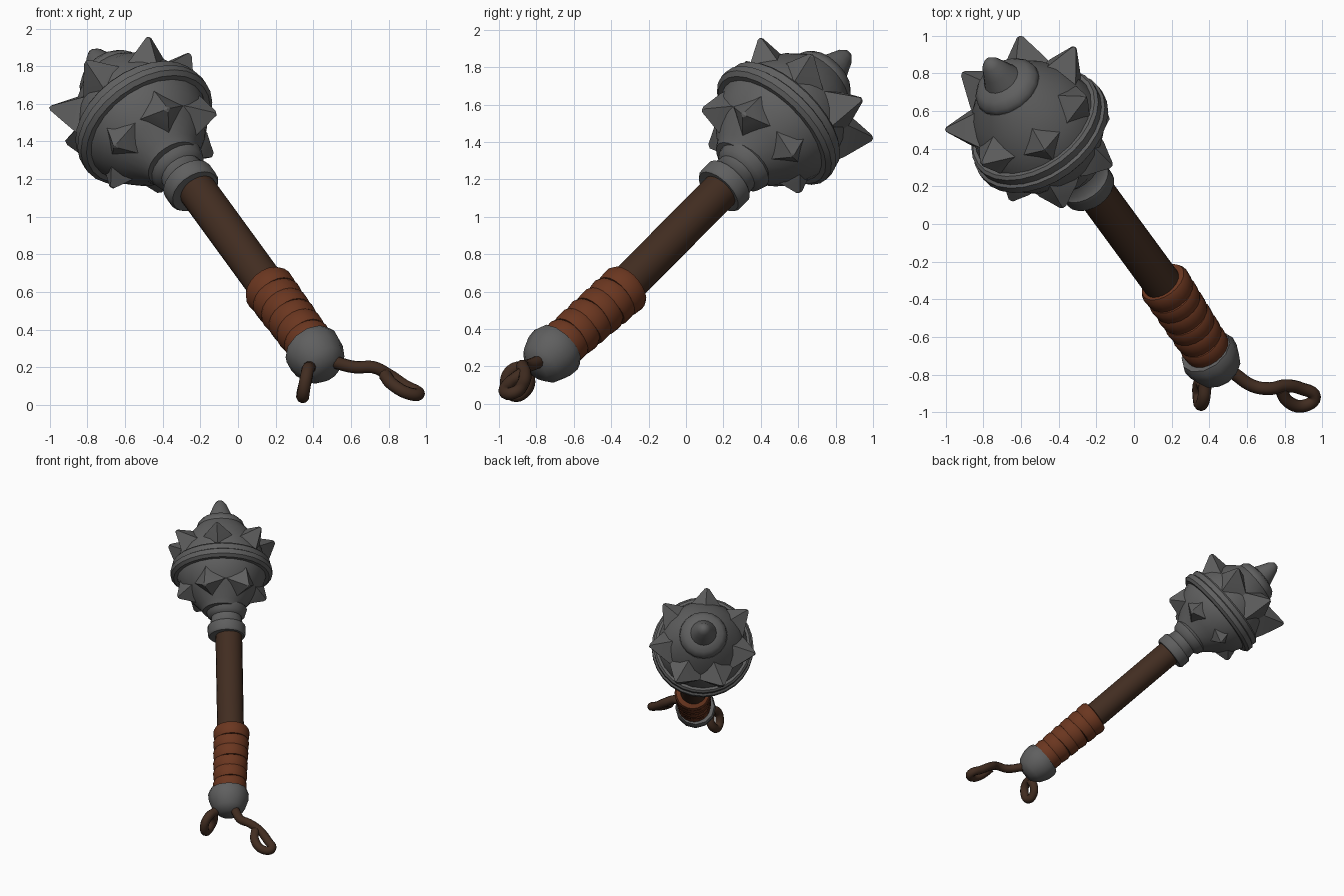
import bpy, bmesh, math
from mathutils import Vector, Matrix

if "Cube" in bpy.data.objects:
    bpy.data.objects.remove(bpy.data.objects["Cube"])


def material(name, rgb):
    m = bpy.data.materials.new(name)
    m.use_nodes = True
    m.diffuse_color = (*rgb, 1)
    m.node_tree.nodes["Principled BSDF"].inputs["Base Color"].default_value = (*rgb, 1)
    return m


steel = material("dark steel", (0.115, 0.115, 0.115))
wood = material("dark wood", (0.054, 0.026, 0.015))
leather = material("red leather", (0.145, 0.037, 0.014))

# Slanted frame: local z runs along the handle, local x leans upward
axis = Vector((-0.459, 0.626, 0.63)).normalized()
up = (Vector((0, 0, 1)) - axis * axis.z).normalized()
side = axis.cross(up)
FRAME = Matrix((up, side, axis)).transposed().to_4x4()
FRAME.translation = (0.41, -0.73, 0.26)


def shift(x, y, z=0):
    return Matrix.Translation((x, y, z))


def shade(ob, angle):
    bpy.ops.object.select_all(action="DESELECT")
    ob.select_set(True)
    bpy.context.view_layer.objects.active = ob
    bpy.ops.object.shade_smooth_by_angle(angle=math.radians(angle))


def revolve(name, profile, mat, segs, local, angle=40):
    """Turn (radius, height) points around local z."""
    bm = bmesh.new()
    rings = []
    for r, h in profile:
        if r == 0:
            rings.append([bm.verts.new((0, 0, h))] * segs)
        else:
            rings.append([bm.verts.new((r * math.cos(a), r * math.sin(a), h))
                          for a in (math.tau * i / segs for i in range(segs))])
    for lo, hi in zip(rings, rings[1:]):
        for i in range(segs):
            j = (i + 1) % segs
            bm.faces.new(list(dict.fromkeys((lo[i], lo[j], hi[j], hi[i]))))
    bmesh.ops.recalc_face_normals(bm, faces=bm.faces)
    bm.transform(FRAME @ local)
    me = bpy.data.meshes.new(name)
    bm.to_mesh(me)
    bm.free()
    ob = bpy.data.objects.new(name, me)
    bpy.context.collection.objects.link(ob)
    me.materials.append(mat)
    shade(ob, angle)


# Handle
revolve("shaft", [(0, 0), (0.103, 0), (0.103, 1.47), (0, 1.47)], wood, 20, shift(-0.015, 0.036))
revolve("pommel", [(0, -0.13), (0.075, -0.125), (0.125, -0.08), (0.152, -0.01),
                   (0.157, 0.045), (0.145, 0.08), (0, 0.08)], steel, 12, shift(0, 0.01))

# Leather wrap: overlapping, slightly tilted coils
COILS = 6
for i in range(COILS):
    r = 0.126 + 0.002 * i
    tilt = Matrix.Rotation(0.07 * (-1) ** i, 4, "Y")
    place = shift(-0.004 * i, 0.022 + 0.004 * i, 0.12 + 0.09 * i) @ tilt
    revolve(f"grip_coil_{i + 1}",
            [(0.09, -0.055), (r - 0.008, -0.055), (r, -0.035), (r + 0.004, 0.02),
             (r - 0.008, 0.045), (0.09, 0.055)], leather, 20, place)

# Collar and head
HEAD = shift(0, -0.012)
revolve("collar", [(0, 1.41), (0.135, 1.41), (0.146, 1.425), (0.146, 1.495), (0.125, 1.515),
                   (0.118, 1.57), (0.145, 1.59), (0.16, 1.64), (0.12, 1.69)],
        steel, 20, shift(-0.018, 0.02))
revolve("head", [(0, 1.6), (0.15, 1.62), (0.175, 1.66), (0.25, 1.74), (0.315, 1.83), (0.35, 1.93),
                 (0.35, 2.02), (0.32, 2.12), (0.262, 2.24), (0.185, 2.33), (0, 2.36)], steel, 24, HEAD)
revolve("head_band", [(0.33, 1.91), (0.37, 1.91), (0.393, 1.93), (0.393, 1.97),
                      (0.378, 1.98), (0.38, 2.02), (0.365, 2.035), (0.32, 2.035)], steel, 28, HEAD, 30)
revolve("crown", [(0.17, 2.29), (0.185, 2.33), (0.18, 2.36), (0.15, 2.395), (0.1, 2.41), (0.075, 2.47),
                  (0.05, 2.53), (0.025, 2.56), (0, 2.565)], steel, 16, HEAD)


# Spikes: flared four-sided points, each ring tipped slightly on the head
def spike_ring(name, count, start, lean, width, base, tip):
    tilt = shift(0, 0, tip[1]) @ Matrix.Rotation(lean, 4, "Y") @ shift(0, 0, -tip[1])
    root = Vector((base[0], 0, base[1]))
    out = Vector((tip[0], 0, tip[1])) - root
    n = out.length
    aim = Matrix.Translation(root) @ out.to_track_quat("Z", "Y").to_matrix().to_4x4()
    for k in range(count):
        turn = Matrix.Rotation(math.radians(start) + math.tau * k / count, 4, "Z")
        revolve(f"{name}_{k + 1}", [(width, -0.03), (0.72 * width, 0.25 * n), (0.4 * width, 0.62 * n),
                                    (0.018, 0.96 * n), (0, n)], steel, 4, HEAD @ tilt @ turn @ aim, 25)


spike_ring("upper_spike", 7, -5, 0.13, 0.175, (0.25, 2.13), (0.42, 2.235))
spike_ring("lower_spike", 6, 36, 0.1, 0.15, (0.235, 1.8), (0.343, 1.73))


# Cord loops hanging from the pommel
def cord(name, points):
    cu = bpy.data.curves.new(name, "CURVE")
    cu.dimensions = "3D"
    cu.bevel_depth = 0.034
    cu.bevel_resolution = 3
    cu.resolution_u = 5
    cu.use_fill_caps = True
    sp = cu.splines.new("BEZIER")
    sp.bezier_points.add(len(points) - 1)
    for bp, p in zip(sp.bezier_points, points):
        bp.co = p
        bp.handle_left_type = bp.handle_right_type = "AUTO"
    cu.materials.append(wood)
    ob = bpy.data.objects.new(name, cu)
    bpy.context.collection.objects.link(ob)


cord("long_cord", [(0.46, -0.74, 0.25), (0.54, -0.8, 0.22), (0.63, -0.86, 0.2), (0.72, -0.875, 0.2),
                   (0.8, -0.86, 0.16), (0.89, -0.875, 0.1), (0.96, -0.92, 0.06),
                   (0.91, -0.965, 0.06), (0.82, -0.945, 0.11), (0.78, -0.88, 0.16)])
cord("short_cord", [(0.4, -0.76, 0.23), (0.38, -0.85, 0.2), (0.37, -0.93, 0.18), (0.355, -0.96, 0.11),
                    (0.345, -0.92, 0.045), (0.345, -0.86, 0.07), (0.36, -0.84, 0.13),
                    (0.37, -0.87, 0.19)])
